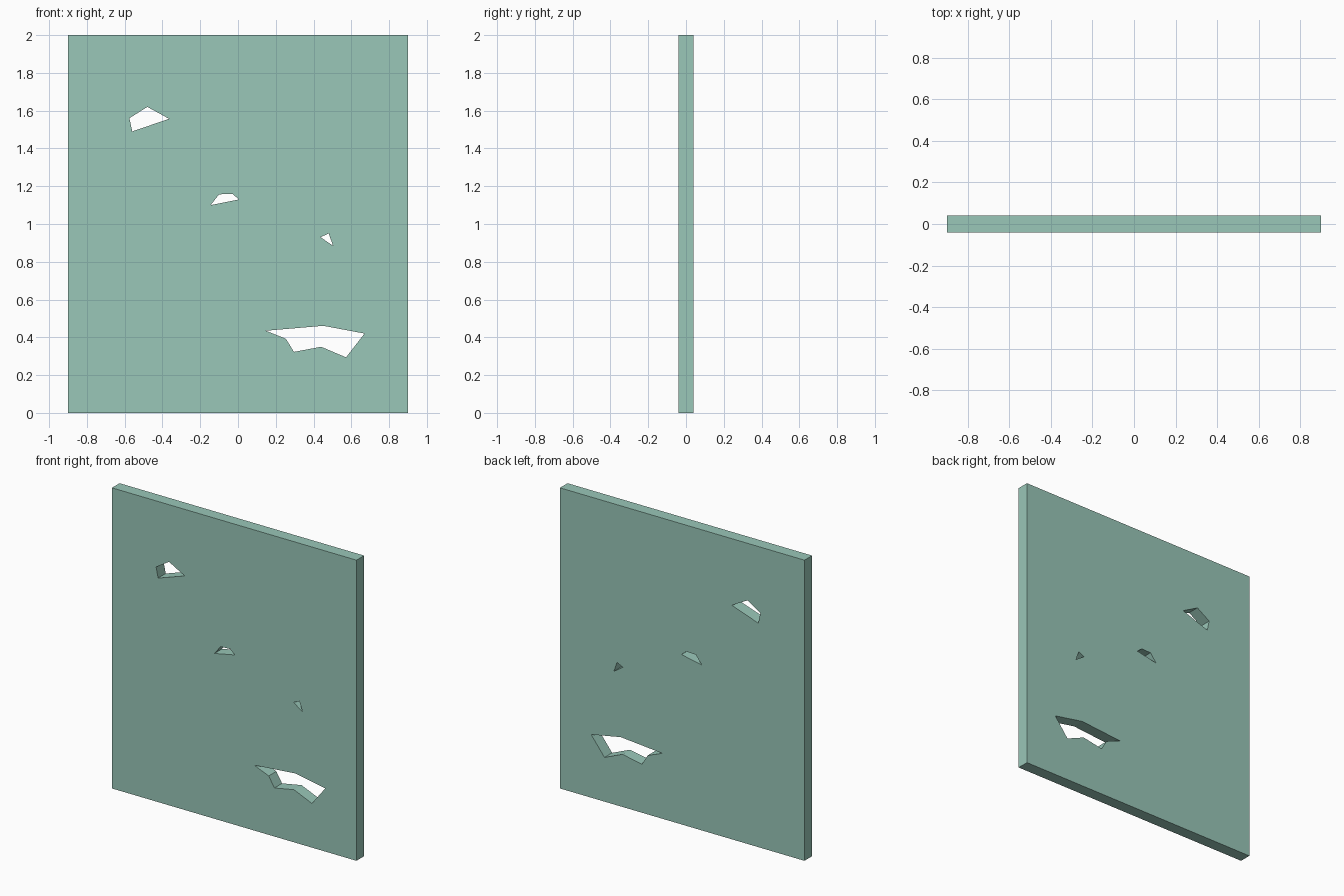
import bpy, bmesh
from math import pi

if "Cube" in bpy.data.objects:
    bpy.data.objects.remove(bpy.data.objects["Cube"])

HALF_W, HEIGHT, DEPTH = 0.9, 2.0, 0.08

# Panel outline and the four jagged holes, as (x, z) points
outline = [(-HALF_W, 0), (HALF_W, 0), (HALF_W, HEIGHT), (-HALF_W, HEIGHT)]
holes = [
    [(-0.575, 1.56), (-0.48, 1.62), (-0.365, 1.557), (-0.56, 1.49)],
    [(-0.145, 1.10), (-0.10, 1.157), (-0.03, 1.16), (0.005, 1.13)],
    [(0.437, 0.93), (0.48, 0.95), (0.503, 0.885)],
    [(0.147, 0.435), (0.452, 0.461), (0.67, 0.42), (0.572, 0.294),
     (0.44, 0.35), (0.296, 0.323), (0.254, 0.392)],
]

# Filled flat curve: inner loops become holes, extrusion gives the thickness
curve = bpy.data.curves.new("broken_panel", 'CURVE')
curve.dimensions = '2D'
curve.fill_mode = 'BOTH'
curve.extrude = DEPTH / 2
for loop in [outline] + holes:
    spline = curve.splines.new('POLY')
    spline.points.add(len(loop) - 1)
    for point, (x, z) in zip(spline.points, loop):
        point.co = (x, z, 0, 1)
    spline.use_cyclic_u = True

panel = bpy.data.objects.new("broken_panel", curve)
panel.rotation_euler.x = pi / 2
bpy.context.collection.objects.link(panel)

# Convert to a clean, welded, flat-shaded mesh
bpy.context.view_layer.objects.active = panel
panel.select_set(True)
bpy.ops.object.convert(target='MESH')
panel = bpy.context.object
bpy.ops.object.transform_apply(location=False, rotation=True, scale=False)
bm = bmesh.new()
bm.from_mesh(panel.data)
bmesh.ops.remove_doubles(bm, verts=bm.verts, dist=0.0005)
bmesh.ops.recalc_face_normals(bm, faces=bm.faces)
for face in bm.faces:
    face.smooth = False
bm.to_mesh(panel.data)
bm.free()

# Pale green surface
green = bpy.data.materials.new("pale_green")
green.diffuse_color = (0.32, 0.57, 0.48, 1)
green.use_nodes = True
green.node_tree.nodes["Principled BSDF"].inputs["Base Color"].default_value = green.diffuse_color
panel.data.materials.clear()
panel.data.materials.append(green)
